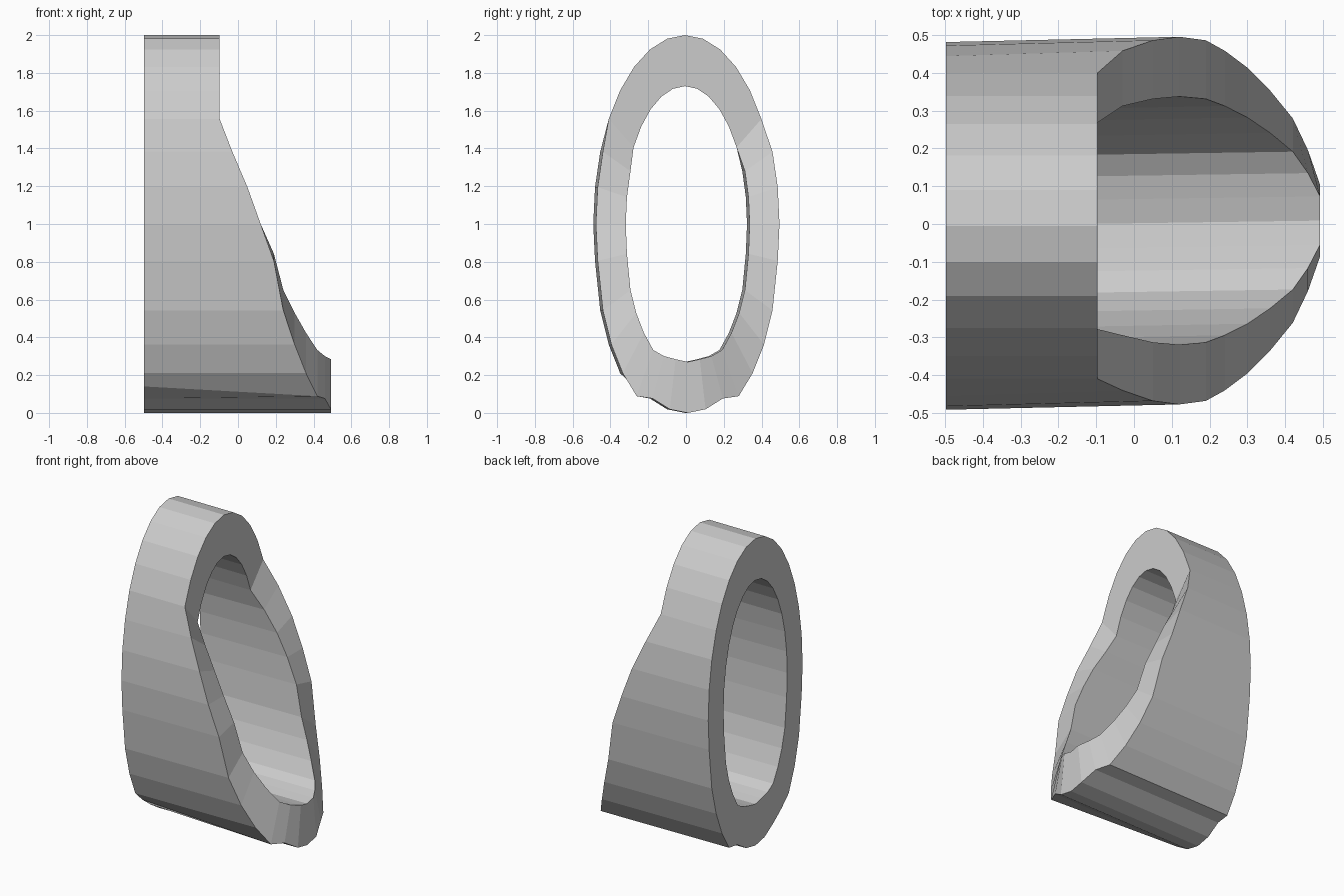
import bpy, bmesh, math

if "Cube" in bpy.data.objects:
    bpy.data.objects.remove(bpy.data.objects["Cube"])

SEG = 32
LEFT = -0.497
# x of the sloped end, from the top (0) round to the bottom (16)
END_X = [-0.097] * 6 + [-0.03, 0.05, 0.12, 0.19, 0.24, 0.30, 0.36, 0.42, 0.46, 0.492, 0.492]
# how far the lower oval sags, by the same index
OUT_DROP = {10: 0.075, 11: 0.083, 12: 0.083, 13: 0.08}
IN_DROP = {9: 0.015, 10: 0.07, 11: 0.065, 12: 0.06, 13: 0.06, 14: 0.025}


def ring(bm, ry, rz, drop, outer, left):
    verts = []
    for i in range(SEG):
        k = min(i, SEG - i)
        a = 2 * math.pi * i / SEG
        x = LEFT if left else END_X[k]
        shift = -0.005 if (left or k <= 5) else 0.009
        y = ry * math.sin(a) + shift
        z = 1 + rz * math.cos(a) - drop.get(k, 0)
        # the notch fades out at the front of the flat end
        if left and outer and i == SEG - 13:
            z = 0.14
        verts.append(bm.verts.new((x, y, z)))
    return verts


# Oval tube: flat on the left, sloping cut on the right
bm = bmesh.new()
loops = [
    ring(bm, 0.486, 1.0, OUT_DROP, True, True),
    ring(bm, 0.486, 1.0, OUT_DROP, True, False),
    ring(bm, 0.328, 0.73, IN_DROP, False, False),
    ring(bm, 0.328, 0.73, IN_DROP, False, True),
]
for n in range(4):
    a, b = loops[n], loops[(n + 1) % 4]
    for i in range(SEG):
        j = (i + 1) % SEG
        bm.faces.new((a[i], a[j], b[j], b[i]))
bmesh.ops.recalc_face_normals(bm, faces=bm.faces)

mesh = bpy.data.meshes.new("oval_tube")
bm.to_mesh(mesh)
bm.free()
bpy.context.collection.objects.link(bpy.data.objects.new("oval_tube", mesh))
